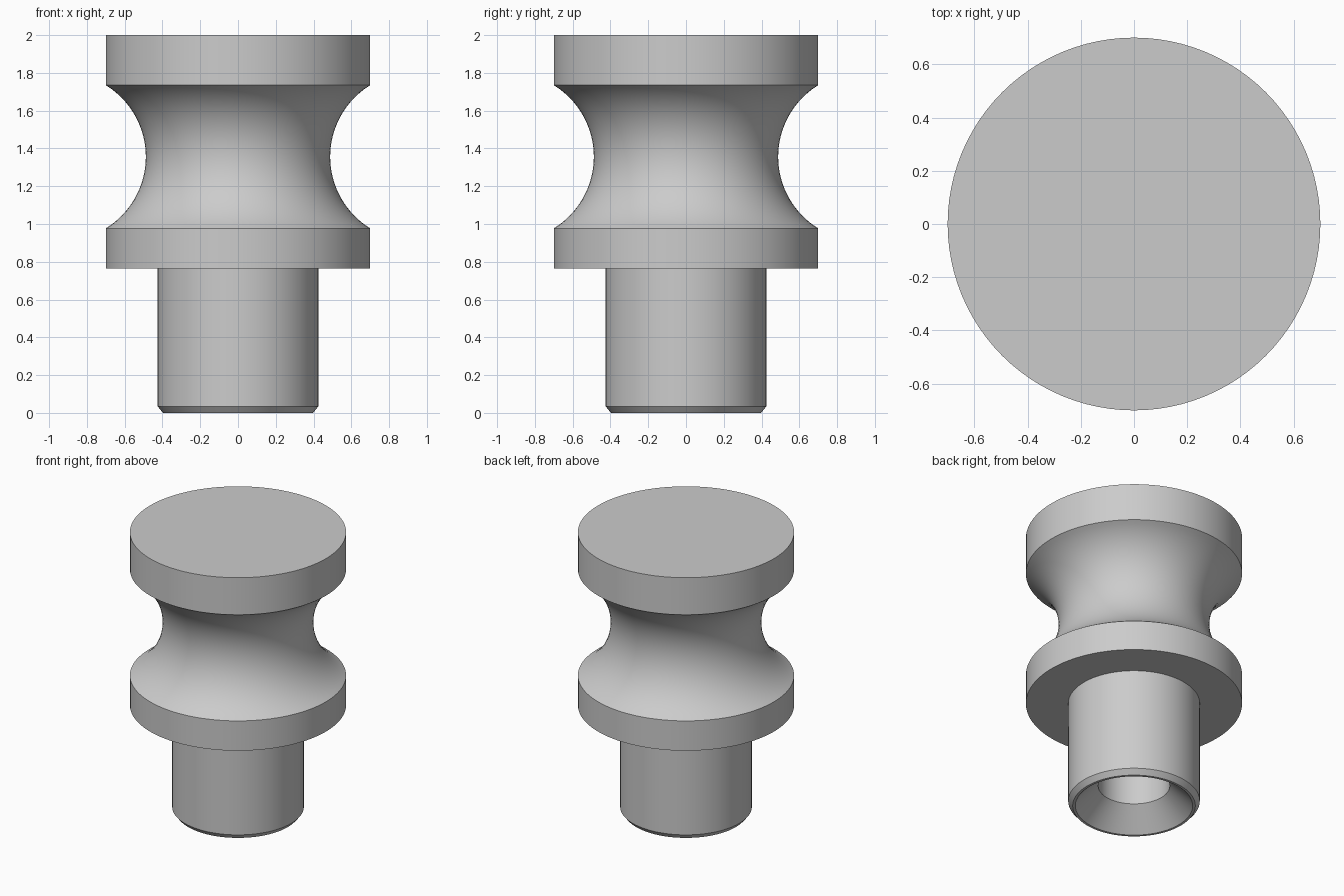
import bpy
import bmesh
import math
from mathutils import Matrix

SIDES = 96

cube = bpy.data.objects.get("Cube")
if cube:
    bpy.data.objects.remove(cube, do_unlink=True)

steel = bpy.data.materials.new("grey_steel")
steel.use_nodes = True
colour = (0.6, 0.6, 0.6, 1)
steel.diffuse_color = colour
steel.node_tree.nodes["Principled BSDF"].inputs["Base Color"].default_value = colour


def arc(start, end, depth, steps):
    """Concave arc between two points of equal radius, cut inwards by depth."""
    half = (end[1] - start[1]) / 2
    radius = (half ** 2 + depth ** 2) / (2 * depth)
    centre_r = start[0] - depth + radius
    centre_z = start[1] + half
    sweep = math.asin(half / radius)
    angles = [sweep * (2 * i / steps - 1) for i in range(steps + 1)]
    return [(centre_r - radius * math.cos(a), centre_z + radius * math.sin(a)) for a in angles]


def lathe(name, profile, material):
    """Spin a (radius, height) profile that starts and ends on the z axis."""
    bm = bmesh.new()
    verts = [bm.verts.new((r, 0, z)) for r, z in profile]
    edges = [bm.edges.new(pair) for pair in zip(verts, verts[1:])]
    bmesh.ops.spin(bm, geom=verts + edges, cent=(0, 0, 0), axis=(0, 0, 1),
                   angle=math.tau, steps=SIDES, use_duplicate=False)
    bmesh.ops.remove_doubles(bm, verts=bm.verts, dist=0.0001)
    bmesh.ops.recalc_face_normals(bm, faces=bm.faces)
    mesh = bpy.data.meshes.new(name)
    bm.to_mesh(mesh)
    bm.free()
    mesh.materials.append(material)
    obj = bpy.data.objects.new(name, mesh)
    bpy.context.collection.objects.link(obj)
    bpy.ops.object.select_all(action="DESELECT")
    obj.select_set(True)
    bpy.context.view_layer.objects.active = obj
    bpy.ops.object.shade_smooth_by_angle(angle=math.radians(30))
    return obj


# Blind bore with a countersunk mouth
bore = [(0, 0.8), (0.232, 0.8), (0.232, 0.148), (0.38, 0)]
# Shank with a chamfered end
shank = [(0.397, 0), (0.426, 0.035), (0.426, 0.764)]
# Flange, rounded groove and flat head
flange = [(0.7, 0.764)]
groove = arc((0.7, 0.977), (0.7, 1.735), 0.212, 32)
head = [(0.7, 2), (0, 2)]

lathe("grooved_stud", bore + shank + flange + groove + head, steel)
